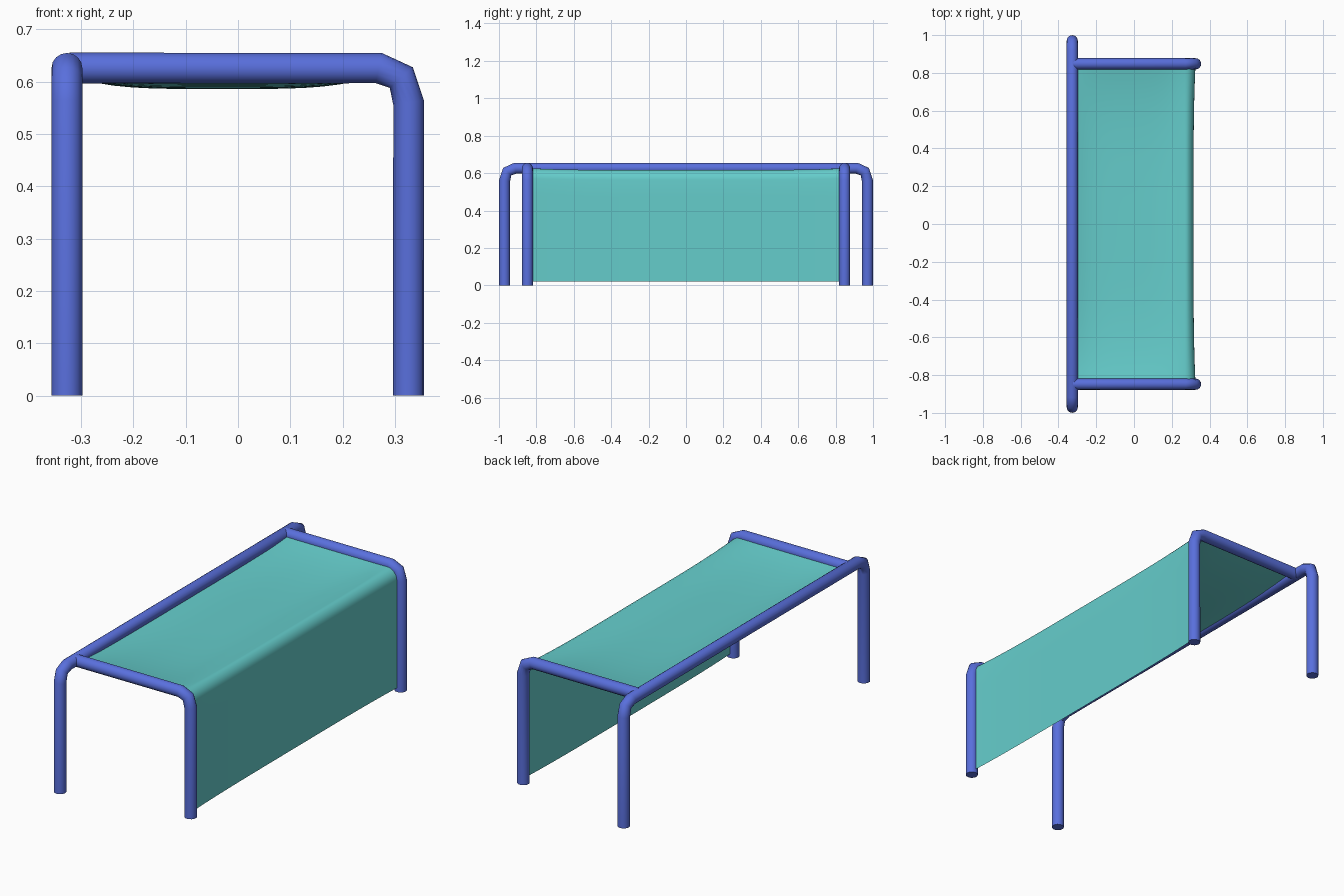
import bpy, bmesh, math

if "Cube" in bpy.data.objects:
    bpy.data.objects.remove(bpy.data.objects["Cube"])


def material(name, color):
    m = bpy.data.materials.new(name)
    m.diffuse_color = color
    m.use_nodes = True
    m.node_tree.nodes["Principled BSDF"].inputs["Base Color"].default_value = m.diffuse_color
    return m


BLUE = material("frame blue", (0.10, 0.16, 0.72, 1))
TEAL = material("sheet teal", (0.13, 0.61, 0.60, 1))
TOP = 0.626   # height of the tube centre lines
R = 0.0295    # tube radius


def tube(name, pts):
    cu = bpy.data.curves.new(name, 'CURVE')
    cu.dimensions = '3D'
    cu.bevel_depth = R
    cu.bevel_resolution = 6
    cu.use_fill_caps = True
    sp = cu.splines.new('POLY')
    sp.points.add(len(pts) - 1)
    for p, co in zip(sp.points, pts):
        p.co = (*co, 1)
    ob = bpy.data.objects.new(name, cu)
    bpy.context.collection.objects.link(ob)
    bpy.ops.object.select_all(action='DESELECT')
    ob.select_set(True)
    bpy.context.view_layer.objects.active = ob
    bpy.ops.object.convert(target='MESH')
    ob = bpy.context.object
    ob.data.materials.clear()
    ob.data.materials.append(BLUE)
    bpy.ops.object.shade_smooth_by_angle(angle=math.radians(50))


def leg_bend(end):
    """Bend from a horizontal rail into a leg: (distance, height) pairs."""
    return [(end - 0.057, TOP), (end - 0.014, TOP - 0.018),
            (end, TOP - 0.066), (end, 0.0)]


# long back frame: two legs and the rail between them
half = leg_bend(0.97)
tube("back_frame", [(-0.327, -y, z) for y, z in reversed(half)]
     + [(-0.327, y, z) for y, z in half])

# side frames: rail from the back tube, bending down to the front leg
for name, y in (("near_side_frame", -0.848), ("far_side_frame", 0.848)):
    tube(name, [(-0.322, y, TOP)] + [(x, y, z) for x, z in leg_bend(0.326)])

# fabric sheet: sagging top, rounded fold, hanging panel
profile = [(-0.31 + 0.58 * i / 16, TOP) for i in range(17)]
profile += [(0.27 + 0.055 * math.sin(a), TOP - 0.055 + 0.055 * math.cos(a))
            for a in (math.pi / 2 * i / 6 for i in range(1, 7))]
profile += [(0.325, TOP - 0.055 - (TOP - 0.075) * i / 6) for i in range(1, 7)]
NY, W = 32, 0.826
bm = bmesh.new()
rows = []
for j in range(NY + 1):
    v = -1 + 2 * j / NY
    g = 1 - v ** 4
    row = []
    for x, z in profile:
        u = min(1, abs(x + 0.03) / 0.31)
        sag = 0.032 * (1 - u ** 4) + 0.008 * max(0, min(1, (z - 0.3) / 0.3))
        pull = 0.010 * max(0, min(1, (x - 0.2) / 0.12))
        row.append(bm.verts.new((x - pull * g, v * W, z - sag * g)))
    rows.append(row)
for a, b in zip(rows, rows[1:]):
    for i in range(len(profile) - 1):
        bm.faces.new((a[i], a[i + 1], b[i + 1], b[i]))
me = bpy.data.meshes.new("fabric_sheet")
bm.to_mesh(me)
bm.free()
me.materials.append(TEAL)
me.shade_smooth()
bpy.context.collection.objects.link(bpy.data.objects.new("fabric_sheet", me))
